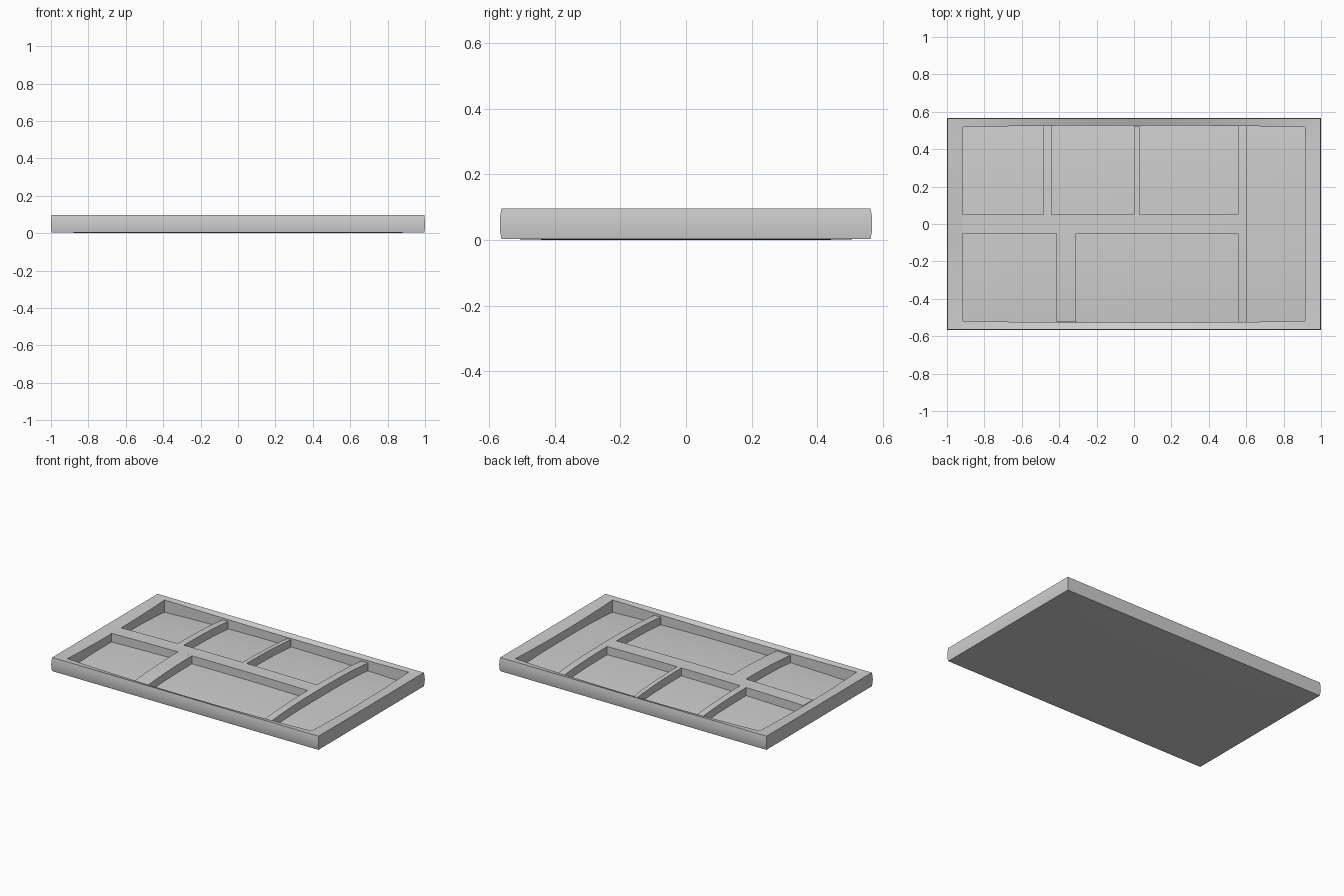
import bpy, bmesh, math

if "Cube" in bpy.data.objects:
    bpy.data.objects.remove(bpy.data.objects["Cube"])

grey = bpy.data.materials.new("plain_grey")
grey.diffuse_color = (0.62, 0.62, 0.62, 1)
grey.use_nodes = True
grey.node_tree.nodes["Principled BSDF"].inputs["Base Color"].default_value = grey.diffuse_color


def finish(bm, name):
    bm.normal_update()
    me = bpy.data.meshes.new(name)
    bm.to_mesh(me)
    bm.free()
    me.materials.append(grey)
    ob = bpy.data.objects.new(name, me)
    bpy.context.collection.objects.link(ob)
    bpy.ops.object.select_all(action='DESELECT')
    ob.select_set(True)
    bpy.context.view_layer.objects.active = ob
    bpy.ops.object.shade_smooth_by_angle(angle=math.radians(30))
    return ob


# gently crowned heights for the floor and the divider tops
def floor_z(x, y):
    return 0.042 - 0.016 * abs(y / 0.52) ** 3 - 0.018 * x * x


def divider_z(x, y):
    return 0.096 - 0.020 * abs(y / 0.52) ** 2.5 - 0.012 * x * x


def crowned_sheet(name, x0, x1, y0, y1, height, base=None):
    """Curved top surface, with walls down to base when one is given."""
    nx = max(1, round((x1 - x0) / 0.1))
    ny = max(1, round((y1 - y0) / 0.06))
    bm = bmesh.new()
    g = []
    for i in range(nx + 1):
        x = x0 + (x1 - x0) * i / nx
        row = []
        for j in range(ny + 1):
            y = y0 + (y1 - y0) * j / ny
            row.append(bm.verts.new((x, y, height(x, y))))
        g.append(row)
    for i in range(nx):
        for j in range(ny):
            bm.faces.new((g[i][j], g[i + 1][j], g[i + 1][j + 1], g[i][j + 1]))
    if base is not None:
        edges = [e for e in bm.edges if e.is_boundary]
        ext = bmesh.ops.extrude_edge_only(bm, edges=edges)
        for v in ext["geom"]:
            if isinstance(v, bmesh.types.BMVert):
                v.co.z = base
        bmesh.ops.recalc_face_normals(bm, faces=bm.faces)
    return finish(bm, name)


SEG = 10
CORNERS = ((-1, -1), (1, -1), (1, 1), (-1, 1))


def ring(bm, a, b, z, bow=0.0, dip=0.0):
    """Rectangular ring; long sides bow outwards, all side middles dip."""
    verts = []
    for k in range(4):
        (ax, ay), (bx, by) = CORNERS[k], CORNERS[(k + 1) % 4]
        for i in range(SEG):
            t = i / SEG
            m = 4 * t * (1 - t)
            x, y = ax + (bx - ax) * t, ay + (by - ay) * t
            yy = y * (b + bow * m) if k % 2 == 0 else y * b
            verts.append(bm.verts.new((x * a, yy, z - dip * m)))
    return verts


# tray shell: slightly domed underside, bulged sides, dished rim, inner wall
rings = [(0.45, 0.26, 0.0), (0.80, 0.45, 0.001), (0.996, 0.563, 0.004),
         (0.999, 0.567, 0.025), (1.0, 0.568, 0.049), (0.999, 0.567, 0.072),
         (0.996, 0.563, 0.096), (0.913, 0.519, 0.094, 0.008, 0.012),
         (0.913, 0.519, 0.005, 0.008)]
bm = bmesh.new()
loops = [ring(bm, *r) for r in rings]
bm.faces.new(loops[0][::-1])
n = 4 * SEG
for lo, hi in zip(loops, loops[1:]):
    for k in range(n):
        m = (k + 1) % n
        bm.faces.new((lo[k], lo[m], hi[m], hi[k]))
finish(bm, "tray_shell")

# crowned floor
crowned_sheet("tray_floor", -0.916, 0.916, -0.53, 0.53, floor_z)

# compartment dividers
dividers = {
    "long_divider": (-0.914, 0.56, -0.05, 0.05),
    "end_divider": (0.555, 0.605, -0.524, 0.524),
    "back_divider_left": (-0.485, -0.44, 0.05, 0.524),
    "back_divider_right": (0.0, 0.03, 0.05, 0.524),
    "front_divider": (-0.415, -0.31, -0.524, -0.05),
}
for name, box in dividers.items():
    crowned_sheet(name, *box, divider_z, base=0.008)
